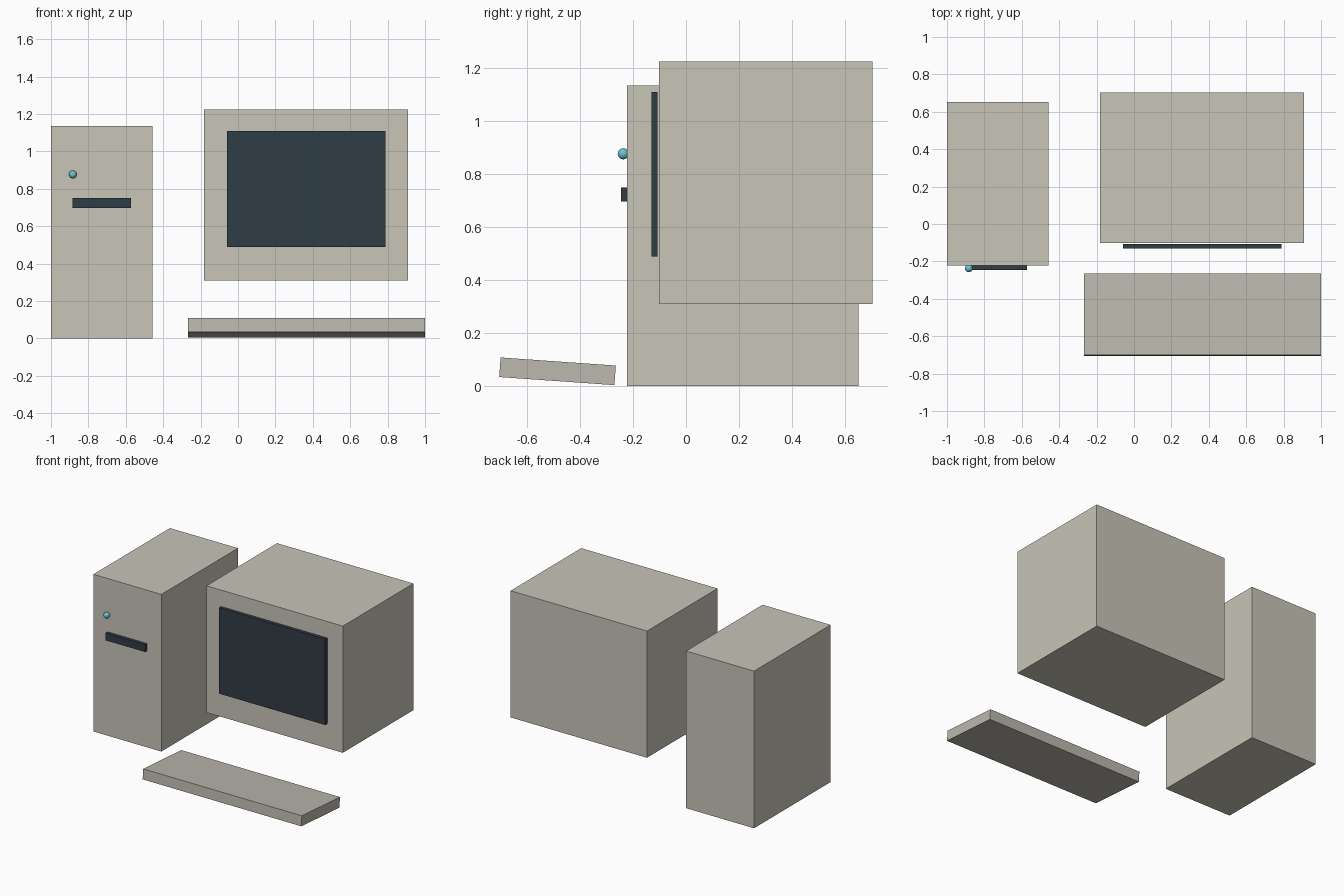
import bpy
import math

if "Cube" in bpy.data.objects:
    bpy.data.objects.remove(bpy.data.objects["Cube"])


def material(name, color):
    mat = bpy.data.materials.new(name)
    mat.diffuse_color = (*color, 1.0)
    mat.use_nodes = True
    mat.node_tree.nodes["Principled BSDF"].inputs["Base Color"].default_value = mat.diffuse_color
    return mat


beige = material("beige_plastic", (0.58, 0.56, 0.48))
warm_grey = material("key_plastic", (0.50, 0.48, 0.42))
dark = material("dark_glass", (0.03, 0.045, 0.06))
cyan = material("power_light", (0.15, 0.55, 0.65))


def box(name, x, y, z, mat, tilt=0.0):
    """Box from (min, max) ranges, tilted about x through its centre."""
    spans = (x, y, z)
    centre = [(a + b) / 2 for a, b in spans]
    bpy.ops.mesh.primitive_cube_add(size=1, location=centre)
    obj = bpy.context.object
    obj.name = name
    obj.scale = [b - a for a, b in spans]
    bpy.ops.object.transform_apply(location=False, rotation=False, scale=True)
    obj.rotation_euler.x = math.radians(tilt)
    obj.data.materials.append(mat)
    return obj


# Tower case with drive slot
box("tower_case", (-1.0, -0.457), (-0.222, 0.652), (0.0, 1.135), beige)
box("drive_slot", (-0.886, -0.571), (-0.245, -0.221), (0.697, 0.750), dark)

# Round power button
bpy.ops.mesh.primitive_uv_sphere_add(segments=16, ring_count=8, radius=0.021,
                                     location=(-0.883, -0.237, 0.877))
button = bpy.context.object
button.name = "power_button"
button.data.materials.append(cyan)
bpy.ops.object.shade_smooth_by_angle()

# Monitor and raised screen
box("monitor_case", (-0.181, 0.908), (-0.101, 0.704), (0.310, 1.225), beige)
box("screen", (-0.060, 0.788), (-0.131, -0.107), (0.490, 1.110), dark)

# Tilted keyboard slab
box("keyboard", (-0.268, 1.0), (-0.703, -0.267), (0.019, 0.093), warm_grey, tilt=-4)
